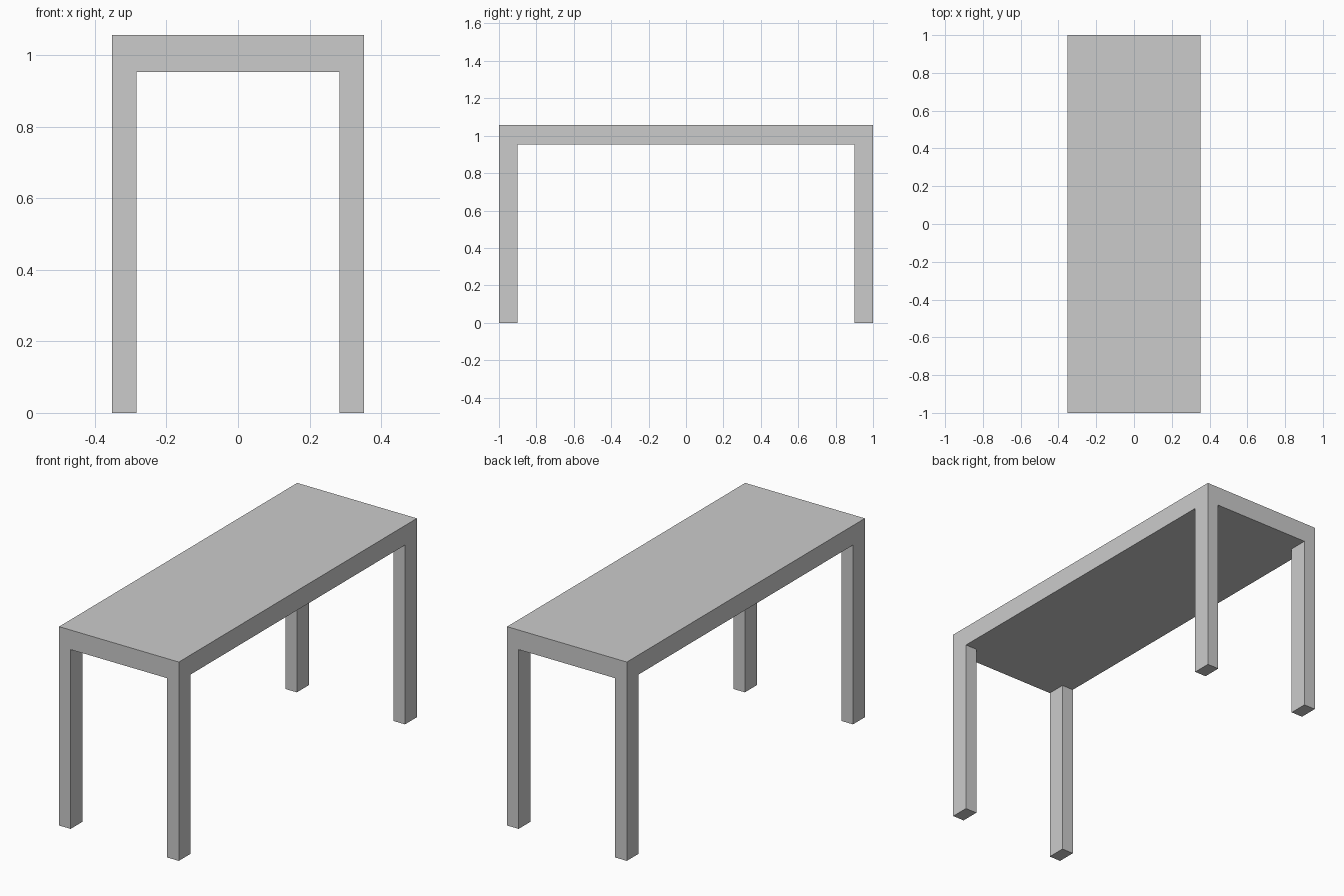
import bpy, bmesh

if "Cube" in bpy.data.objects:
    bpy.data.objects.remove(bpy.data.objects["Cube"])

HALF_X, HALF_Y = 0.352, 1.0
LEG_X, LEG_Y = 0.068, 0.1
TOP_Z, UNDER_Z = 1.057, 0.953

xs = [-HALF_X, -HALF_X + LEG_X, HALF_X - LEG_X, HALF_X]
ys = [-HALF_Y, -HALF_Y + LEG_Y, HALF_Y - LEG_Y, HALF_Y]

bm = bmesh.new()

# Underside of the table top, divided so its corners match the legs
verts = [[bm.verts.new((x, y, UNDER_Z)) for y in ys] for x in xs]
faces = {}
for i in range(3):
    for j in range(3):
        faces[i, j] = bm.faces.new((verts[i][j], verts[i][j + 1],
                                    verts[i + 1][j + 1], verts[i + 1][j]))


def extrude_to(geom, z):
    result = bmesh.ops.extrude_face_region(bm, geom=geom)
    for item in result["geom"]:
        if isinstance(item, bmesh.types.BMVert):
            item.co.z = z


# Slab thickness
corners = [faces[i, j] for i in (0, 2) for j in (0, 2)]
result = bmesh.ops.extrude_face_region(bm, geom=list(faces.values()), use_keep_orig=True)
for item in result["geom"]:
    if isinstance(item, bmesh.types.BMVert):
        item.co.z = TOP_Z

# Four square-cut legs, flush with the slab's outer faces
for face in corners:
    extrude_to([face], 0.0)
    if face.is_valid:
        bm.faces.remove(face)

# Merge coplanar faces and tidy normals
bmesh.ops.dissolve_limit(bm, angle_limit=0.01, verts=bm.verts[:], edges=bm.edges[:])
bmesh.ops.recalc_face_normals(bm, faces=bm.faces[:])

mesh = bpy.data.meshes.new("table")
bm.to_mesh(mesh)
bm.free()
table = bpy.data.objects.new("table", mesh)
bpy.context.collection.objects.link(table)
